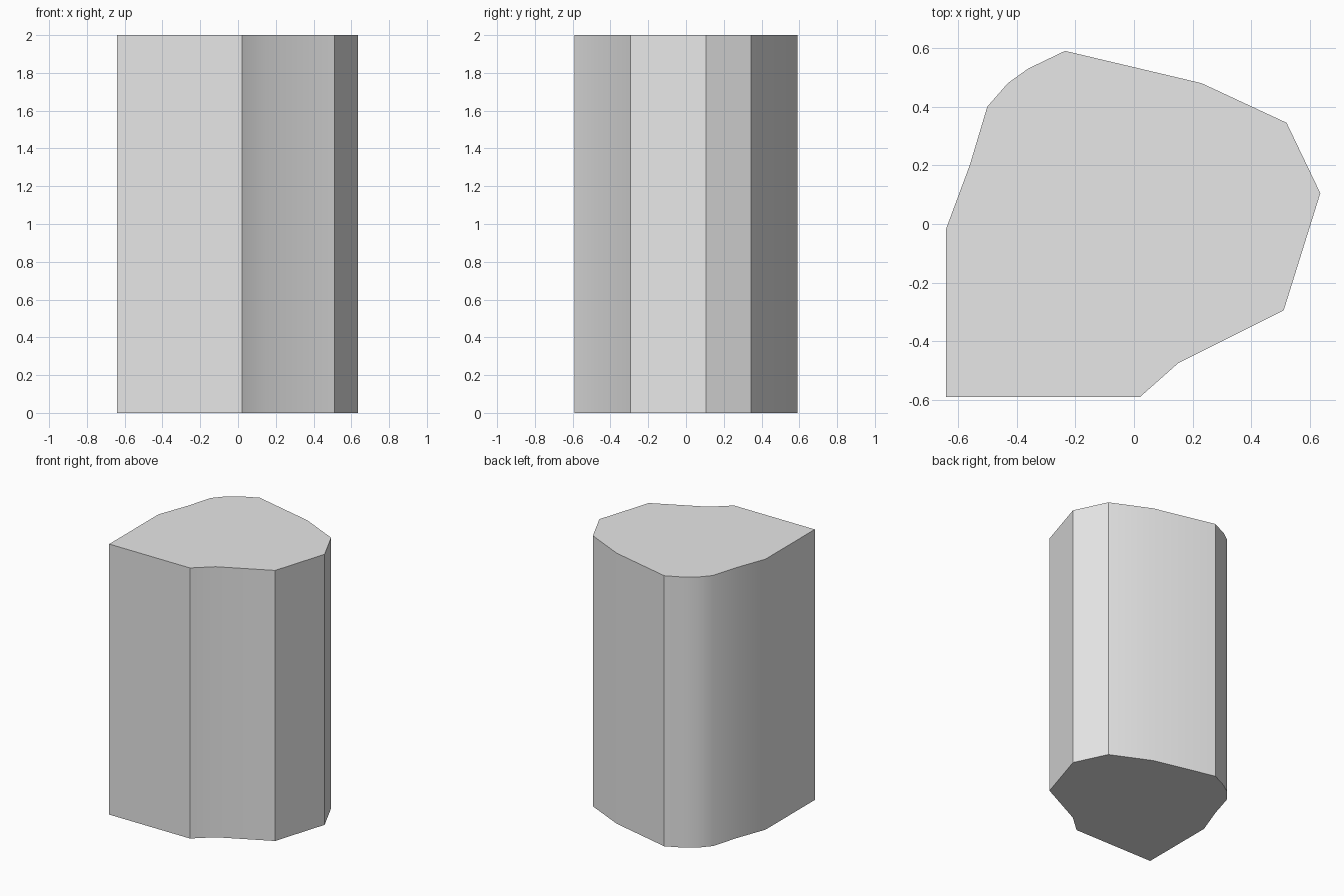
import bpy
import bmesh
import math

cube = bpy.data.objects.get("Cube")
if cube:
    bpy.data.objects.remove(cube, do_unlink=True)

HEIGHT = 2.0

# Single plain grey
grey = bpy.data.materials.new("light_grey")
grey.use_nodes = True
colour = (0.8, 0.8, 0.8, 1.0)
grey.diffuse_color = colour
grey.node_tree.nodes["Principled BSDF"].inputs["Base Color"].default_value = colour

# Footprint of the column, counter-clockwise from the front right corner
outline = [
    (-0.64, -0.59), (0.02, -0.59), (0.15, -0.475), (0.51, -0.295),
    (0.635, 0.105), (0.52, 0.345), (0.23, 0.48), (-0.235, 0.59),
    (-0.36, 0.53), (-0.43, 0.48), (-0.50, 0.40), (-0.56, 0.20),
    (-0.64, -0.015),
]

# Extrude the footprint straight up into a closed prism
bm = bmesh.new()
base = bm.faces.new([bm.verts.new((x, y, 0)) for x, y in outline])
top = bmesh.ops.extrude_face_region(bm, geom=[base], use_keep_orig=True)
top_verts = [g for g in top["geom"] if isinstance(g, bmesh.types.BMVert)]
bmesh.ops.translate(bm, verts=top_verts, vec=(0, 0, HEIGHT))
bmesh.ops.recalc_face_normals(bm, faces=bm.faces)

mesh = bpy.data.meshes.new("column")
bm.to_mesh(mesh)
bm.free()
mesh.materials.append(grey)
column = bpy.data.objects.new("column", mesh)
bpy.context.collection.objects.link(column)

# Soft walls, with the strong corners kept crisp
bpy.ops.object.select_all(action="DESELECT")
column.select_set(True)
bpy.context.view_layer.objects.active = column
bpy.ops.object.shade_smooth_by_angle(angle=math.radians(30))
